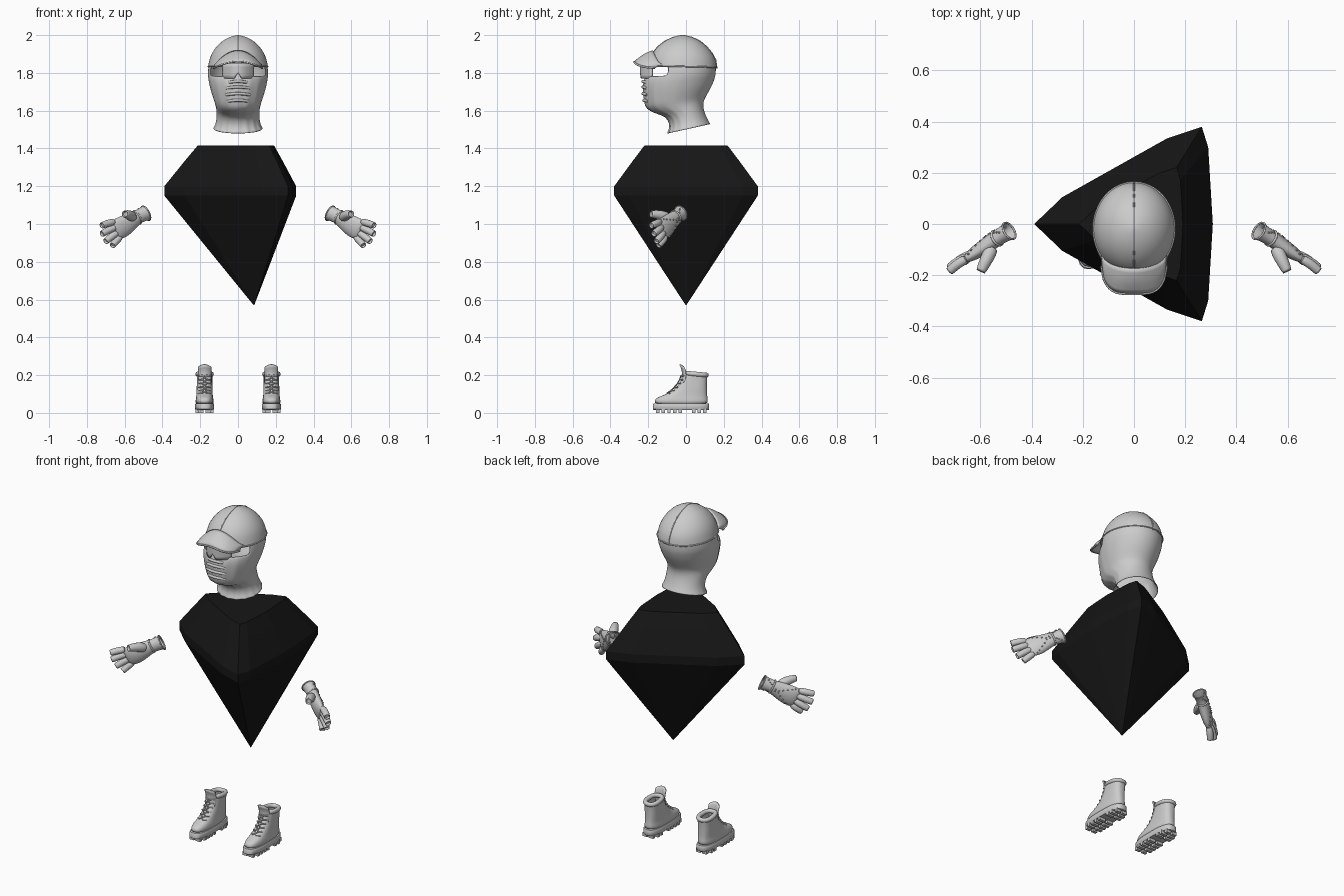
import bpy, bmesh, math
from mathutils import Vector, Matrix

if "Cube" in bpy.data.objects:
    bpy.data.objects.remove(bpy.data.objects["Cube"])

V = Vector


def make(name, verts, faces, subsurf=0, solid=0.0, smooth=True, offset=-1):
    me = bpy.data.meshes.new(name)
    me.from_pydata([tuple(v) for v in verts], [], faces)
    bm = bmesh.new()
    bm.from_mesh(me)
    bmesh.ops.recalc_face_normals(bm, faces=bm.faces)
    bm.to_mesh(me)
    bm.free()
    ob = bpy.data.objects.new(name, me)
    bpy.context.collection.objects.link(ob)
    if smooth:
        me.shade_smooth()
        me.set_sharp_from_angle(angle=math.radians(50))
    if solid:
        m = ob.modifiers.new("thickness", 'SOLIDIFY')
        m.thickness, m.offset = solid, offset
    if subsurf:
        m = ob.modifiers.new("subsurf", 'SUBSURF')
        m.levels = m.render_levels = subsurf
    return ob


def loft(name, rings, start=False, end=False, skip=None, **kw):
    n = len(rings[0])
    verts = [v for r in rings for v in r]
    faces = []
    for j in range(len(rings) - 1):
        for i in range(n):
            f = [j*n + i, j*n + (i+1) % n, (j+1)*n + (i+1) % n, (j+1)*n + i]
            c = sum((V(verts[k]) for k in f), V()) / 4
            if not (skip and skip(c)):
                faces.append(f)
    if start:
        faces.append(list(range(n)))
    if end:
        faces.append([(len(rings)-1)*n + i for i in range(n)])
    return make(name, verts, faces, **kw)


def grid(name, fn, nu, nv, **kw):
    verts = [fn(u/nu, v/nv) for u in range(nu+1) for v in range(nv+1)]
    w = nv + 1
    faces = [[u*w+v, u*w+v+1, (u+1)*w+v+1, (u+1)*w+v] for u in range(nu) for v in range(nv)]
    return make(name, verts, faces, **kw)


def oval(zf, zb, yf, yb, w, n=48, p=1.0, x0=0.0, pleat=0.0):
    """Horizontal ring; front (-y) and back may differ in height."""
    out = []
    for i in range(n):
        a = 2*math.pi*i/n
        s, c = math.sin(a), math.cos(a)
        k = 1 + pleat*max(0, c + .4)*(1 if i % 3 == 0 else -.5)
        px = math.copysign(abs(s)**p, s)*w*k
        t = math.copysign(abs(c)**p, c)
        out.append(V((x0 + px, (yf+yb)/2 + (yf-yb)/2*t*k, (zf+zb)/2 + (zf-zb)/2*t)))
    return out


def tube(name, pts, r, cyclic=False):
    cu = bpy.data.curves.new(name, 'CURVE')
    cu.dimensions = '3D'
    cu.bevel_depth, cu.bevel_resolution, cu.use_fill_caps = r, 2, True
    sp = cu.splines.new('POLY')
    sp.points.add(len(pts)-1)
    for q, p in zip(sp.points, pts):
        q.co = (*p, 1)
    sp.use_cyclic_u = cyclic
    ob = bpy.data.objects.new(name, cu)
    bpy.context.collection.objects.link(ob)
    return ob


# Faceted black torso: rounded-triangle girdle tapering to a point
half = [(-.39, 0), (-.28, .105), (.13, .335), (.265, .38), (.29, .30), (.308, 0)]
outline = half + [(x, -y) for x, y in half[-2:0:-1]]
def gem_ring(z, s):
    c = .03 + .055*max(0, (1.15 - z)/.58)
    return [V((c + (x-c)*s, y*s, z)) for x, y in outline]
torso = loft("torso_gem", [gem_ring(.57, .004), gem_ring(1.15, 1), gem_ring(1.2, 1),
             gem_ring(1.335, .74), gem_ring(1.415, .58)], True, True, smooth=False)
black = bpy.data.materials.new("black")
black.diffuse_color = (.008, .008, .008, 1)
black.use_nodes = True
black.node_tree.nodes["Principled BSDF"].inputs["Base Color"].default_value = black.diffuse_color
torso.data.materials.append(black)

# Pleated face mask and neck, with an eye slot
hood = [(1.48, 1.53, -.10, .13, .132, .03), (1.50, 1.545, -.088, .118, .12, .03),
        (1.53, 1.585, -.085, .10, .112, .025), (1.57, 1.62, -.105, .09, .113, .02),
        (1.585, 1.65, -.165, .093, .116, .012), (1.61, 1.67, -.212, .103, .122, .012),
        (1.64, 1.70, -.22, .12, .132, .015), (1.70, 1.74, -.227, .142, .148, .015),
        (1.75, 1.775, -.228, .153, .156, .01), (1.785, 1.79, -.212, .157, .16, 0),
        (1.835, 1.835, -.205, .16, .158, 0), (1.87, 1.87, -.185, .152, .148, 0)]
loft("face_mask_and_neck", [oval(*h[:5], pleat=h[5]) for h in hood], solid=.006, subsurf=1,
     skip=lambda c: 1.785 < c.z < 1.84 and c.y < -.09 and abs(c.x) > .02)

# Mouth folds
for k, (z, y, w) in enumerate([(1.755, -.229, .05), (1.725, -.229, .06), (1.69, -.228, .062), (1.655, -.223, .055)]):
    tube("mask_fold", [(w*t/5, y + .022*(t/5)**2, z - .006*(t/5)**2) for t in range(-5, 6)], .008)

# Wraparound visor with a nose notch
def visor(u, v):
    t = 2*u - 1
    low = 1.77 + .03*max(0, 1 - abs(t)*4)
    return V((.085*t, -.243 + .065*t*t, low + (1.85 - low)*v))
grid("visor", visor, 16, 4, solid=.006)

# Cap crown, brim and seams
cap = [(1.832, 1.825, -.20, .163, .160), (1.87, 1.87, -.192, .158, .152), (1.905, 1.905, -.178, .139, .139),
       (1.94, 1.94, -.150, .110, .115), (1.97, 1.97, -.112, .075, .083), (1.99, 1.99, -.068, .032, .046),
       (2.0, 2.0, -.025, -.01, .008)]
loft("cap_crown", [oval(*c) for c in cap], end=True, subsurf=1)
tube("cap_rim_seam", oval(1.838, 1.83, -.20, .163, .159), .004, True)
prof = [V((0, c[2], c[0])) for c in cap[1:]] + [V((0, c[3], c[1])) for c in cap[::-1]]
tube("cap_centre_seam", [p + V((0, 0, -.002)) for p in prof], .003)

def brim(u, v):
    t = 2*u - 1
    r = math.sqrt(max(0, 1 - t*t))
    a = V((.128*t, -.115 - .06*r, 1.84 + .08*(1 - t*t)))
    b = V((.128*t, -.165 - .108*(1 - t**4)**.6, 1.828 + .034*(1 - t*t)))
    return a.lerp(b, v) + V((0, 0, .008*math.sin(math.pi*v)))
grid("cap_brim", brim, 24, 6, solid=.009)
tube("brim_edge", [brim(i/24, 1) - V((0, 0, .003)) for i in range(25)], .005)

# Fingerless gloves
def ring3(c, a, b, ra, rb, n=16):
    return [c + a*ra*math.cos(2*math.pi*i/n) + b*rb*math.sin(2*math.pi*i/n) for i in range(n)]


def limb(name, pts, radii):
    rings = []
    for i, p in enumerate(pts):
        d = (pts[min(i+1, len(pts)-1)] - pts[max(i-1, 0)]).normalized()
        a = d.cross(V((0, 0, 1))).normalized()
        rings.append(ring3(p, a, d.cross(a), radii[i], radii[i], 12))
    end = sum(rings[-1], V())/12
    rings.append([end + (p-end)*.8 for p in rings[-1]])
    rings.append([p - (pts[-1]-pts[-2])*.3 for p in rings[-1]])
    loft(name, rings, True, True, subsurf=1)


palm = [(.488, -.027, 1.057, .043, .037), (.51, -.04, 1.048, .038, .033), (.535, -.055, 1.035, .038, .031),
        (.57, -.08, 1.01, .051, .032), (.61, -.105, .985, .061, .029), (.64, -.125, .97, .058, .022),
        (.652, -.133, .963, .048, .012)]
fingers = [(.045, (.722, -.185, .992)), (.016, (.722, -.172, .947)), (-.014, (.702, -.158, .907)),
           (-.043, (.665, -.148, .885))]
for s, side in ((1, "left"), (-1, "right")):
    def m(v):
        return V((v[0]*s, v[1], v[2]))
    W = m(V((.35, -.3, .89)).normalized())
    B = m(V((.57, .82, .05)).normalized())
    loft(side + "_glove_palm", [ring3(m(p), W, B, p[3], p[4]) for p in palm], end=True, subsurf=1)
    tube(side + "_glove_cuff", ring3(m(palm[0]), W, B, .042, .036, 24), .004, True)
    for off, tip in fingers:
        base = m((.632, -.12, .975)) + W*off
        tip = m(tip)
        limb(side + "_glove_finger", [base, base.lerp(tip, .5) + B*.007, tip], [.019, .020, .0185])
    limb(side + "_glove_thumb", [m((.55, -.085, 1.03)), m((.575, -.135, 1.05)), m((.60, -.187, 1.053))],
         [.03, .027, .02])
    # strap and crossed rows of studs on the back of the hand
    bm = bmesh.new()
    for k in range(10):
        t = .8 + 3.6*k/9
        i = int(t)
        p, q = V(palm[i]), V(palm[i+1])
        r = p.lerp(q, t - i)
        for ph in (30 + 120*k/9, 150 - 120*k/9):
            ph = math.radians(ph)
            pos = m(r) + W*r[3]*math.cos(ph) + B*r[4]*math.sin(ph)
            bmesh.ops.create_icosphere(bm, subdivisions=1, radius=.005, matrix=Matrix.Translation(pos))
    me = bpy.data.meshes.new(side + "_glove_studs")
    bm.to_mesh(me)
    bm.free()
    bpy.context.collection.objects.link(bpy.data.objects.new(side + "_glove_studs", me))
    tube(side + "_glove_strap", ring3(m(palm[2]), W, B, .038, .031, 24), .005, True)

# Laced boots
for s, side in ((1, "left"), (-1, "right")):
    x = .177*s
    shape = [(.04, -.166, .116, .048), (.065, -.169, .116, .048), (.083, -.155, .114, .045),
             (.095, -.11, .112, .043), (.128, -.055, .111, .042), (.16, -.032, .111, .041),
             (.19, -.018, .113, .041), (.212, -.008, .115, .041)]
    loft(side + "_boot_upper", [oval(z, z, a, b, w, 32, .75, x) for z, a, b, w in shape],
         start=True, solid=.006, subsurf=1)
    loft(side + "_boot_sole", [oval(z, z, a, b, w, 32, .7, x) for z, a, b, w in
         [(.016, -.17, .12, .048), (.02, -.176, .123, .051), (.045, -.176, .123, .051), (.05, -.172, .12, .048)]],
         True, True)
    bm = bmesh.new()
    for y in [-.15, -.12, -.09, -.06, -.03, .04, .07, .10]:
        for dx in (-.027, .027):
            w = .04 if -.14 < y < .09 else .03
            bmesh.ops.create_cube(bm, size=1, matrix=Matrix.Translation((x + dx*w/.04, y, .011))
                                  @ Matrix.Diagonal((w, .018, .022, 1)))
    me = bpy.data.meshes.new(side + "_boot_lugs")
    bm.to_mesh(me)
    bm.free()
    bpy.context.collection.objects.link(bpy.data.objects.new(side + "_boot_lugs", me))
    tube(side + "_boot_collar", oval(.21, .2, .0, .108, .036, 32, .8, x), .013, True)
    grid(side + "_boot_tongue", lambda u, v: V((x + .036*(2*u-1), -.03 + .018*(2*u-1)**2 + .012*math.sin(3*v) - .006*v,
         .16 + v*(.095 - .012*(2*u-1)**2))), 8, 6, solid=.008)
    row = [(-.10, .103), (-.078, .118), (-.060, .136), (-.045, .155), (-.034, .175), (-.026, .196)]
    for k, (y, z) in enumerate(row):
        d = row[min(k+1, 5)]
        for e in (1, -1):
            tube(side + "_boot_lace", [(x - .03*e, y + .016, z), (x - .012*e, y, z + .003),
                 (x + .012*e, d[0], d[1]), (x + .03*e, d[0] + .016, d[1])], .0035)
